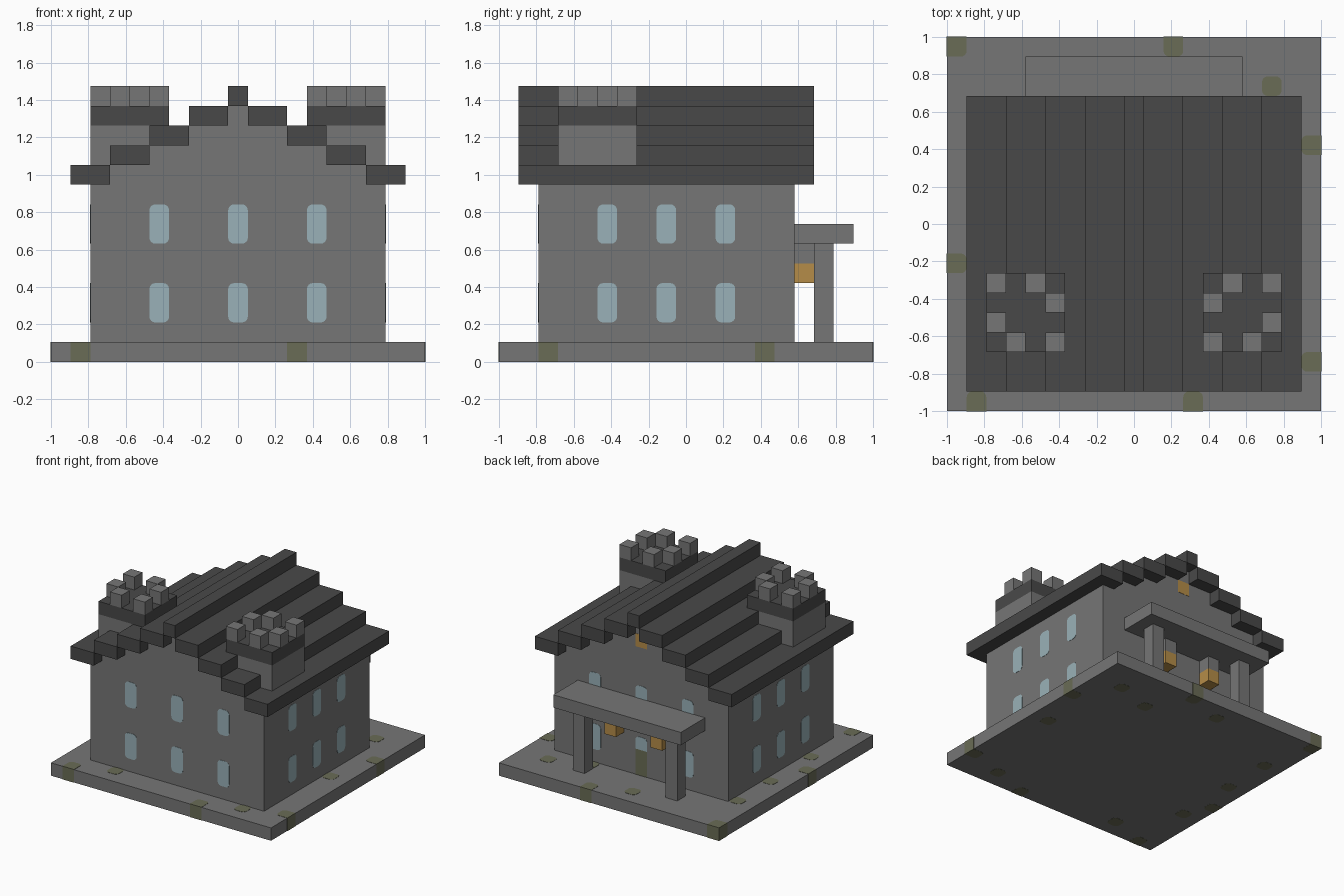
import bpy
import bmesh
from math import cos, sin, pi

UNIT = 2 / 19      # one building block
SKIN = 0.02        # how far painted plates stand out, in blocks

if "Cube" in bpy.data.objects:
    bpy.data.objects.remove(bpy.data.objects["Cube"])


def material(name, r, g, b):
    mat = bpy.data.materials.new(name)
    mat.use_nodes = True
    color = (r, g, b, 1)
    mat.diffuse_color = color
    mat.node_tree.nodes["Principled BSDF"].inputs["Base Color"].default_value = color
    return mat


STONE = material("grey stone", 0.18, 0.18, 0.18)
SLATE = material("dark slate", 0.066, 0.066, 0.066)
GLASS = material("pale blue glass", 0.32, 0.44, 0.48)
AMBER = material("amber light", 0.46, 0.265, 0.065)
MOSS = material("mossy green", 0.143, 0.15, 0.092)


def prism(bm, outline, start, end, axis):
    """Extrude a 2D outline along one axis (block units)."""
    def place(u, v, t):
        point = {"x": (t, u, v), "y": (u, t, v), "z": (u, v, t)}[axis]
        return bm.verts.new([c * UNIT for c in point])
    low = [place(u, v, start) for u, v in outline]
    high = [place(u, v, end) for u, v in outline]
    bm.faces.new(low)
    bm.faces.new(high)
    for i in range(len(low)):
        j = (i + 1) % len(low)
        bm.faces.new((low[i], low[j], high[j], high[i]))


def box(bm, x, y, z):
    """Box from three (low, high) ranges in blocks."""
    prism(bm, [(x[0], y[0]), (x[1], y[0]), (x[1], y[1]), (x[0], y[1])], *z, "z")


def rounded(u, v, radius, sharp=lambda u, v: False):
    """Rectangle outline with rounded corners, except where sharp."""
    corners = [(u[1], v[1], -1, -1), (u[0], v[1], 1, -1),
               (u[0], v[0], 1, 1), (u[1], v[0], -1, 1)]
    points = []
    for n, (cu, cv, du, dv) in enumerate(corners):
        if sharp(cu, cv):
            points.append((cu, cv))
            continue
        for s in range(5):
            a = (n + s / 4) * pi / 2
            points.append((cu + radius * (du + cos(a)), cv + radius * (dv + sin(a))))
    return points


def finish(bm, name, mat):
    bmesh.ops.recalc_face_normals(bm, faces=bm.faces)
    mesh = bpy.data.meshes.new(name)
    bm.to_mesh(mesh)
    bm.free()
    mesh.materials.append(mat)
    obj = bpy.data.objects.new(name, mesh)
    bpy.context.collection.objects.link(obj)
    return obj


def boxes(name, mat, parts):
    bm = bmesh.new()
    for part in parts:
        box(bm, *part)
    return finish(bm, name, mat)


def span(center, half=0.5):
    return (center - half, center + half)


def both_sides(low, high):
    return [(low, high), (-high, -low)]


# Ground slab
boxes("ground_slab", STONE, [(span(0, 9.5), span(0, 9.5), (0, 1))])

# Moss patches running through the slab, square where they meet its rim
patches = [(-9, 9), (2, 9), (7, 7), (9, 4), (9, -7), (-9, -2), (-8, -9), (3, -9),
           (-5, -8), (6, -8), (8, 0), (-8, 5), (-8, 1), (-8, -4), (-1, 8), (4, 6)]


def push(center):
    """Block range, pushed out by the skin where it lies on the rim."""
    return [e + SKIN * (e > 9) - SKIN * (e < -9) for e in span(center)]


bm = bmesh.new()
for px, py in patches:
    rim = lambda u, v: abs(u) > 9 or abs(v) > 9
    prism(bm, rounded(push(px), push(py), 0.3, rim), -SKIN / 2, 1 + SKIN, "z")
finish(bm, "moss_patches", MOSS)

# House walls with stepped gables
half = [(7.5, 1), (7.5, 9)]
for step in range(4):
    half += [(6.5 - 2 * step, 9 + step), (6.5 - 2 * step, 10 + step)]
bm = bmesh.new()
prism(bm, half + [(-x, z) for x, z in reversed(half)], -7.5, 5.5, "y")
finish(bm, "house_walls", STONE)

# Stepped roof
roof_depth = (-8.5, 6.5)
slabs = [(x, roof_depth, (9 + step, 10 + step))
         for step in range(4) for x in both_sides(6.5 - 2 * step, 8.5 - 2 * step)]
boxes("roof_steps", SLATE, slabs)
boxes("roof_ridge", SLATE, [(span(0), roof_depth, (13, 14))])

# Chimney towers with a slate cap and a crown of blocks
crown = [(7, -3), (5, -3), (4, -4), (7, -5), (6, -6), (4, -6)]
for side, name in ((1, "left"), (-1, "right")):
    tower = sorted((3.5 * side, 7.5 * side))
    depth = (-6.5, -2.5)
    boxes(name + "_tower", STONE, [(tower, depth, (9.5, 12))])
    boxes(name + "_tower_cap", SLATE, [(tower, depth, (12, 13))])
    boxes(name + "_tower_crown", STONE,
          [(span(side * x), span(y), (13, 14)) for x, y in crown])

# Porch on the back
boxes("porch_roof", STONE, [(span(0, 5.5), (5.5, 8.5), (6, 7))])
boxes("porch_posts", STONE, [(x, (6.5, 7.5), (1, 6)) for x in both_sides(3.5, 4.5)])
boxes("lamp_brackets", STONE, [(x, (5.5, 6.5), (5, 6)) for x in both_sides(1.5, 2.5)])
boxes("porch_lamps", AMBER, [(x, (5.5, 6.5), (4, 5)) for x in both_sides(1.5, 2.5)])

# Door and lit gable panel on the back wall
boxes("back_door", MOSS, [(span(0), (5.5, 5.5 + SKIN), (1, 3))])
boxes("gable_light", AMBER, [(span(0), (5.5, 5.5 + SKIN), (11, 12))])

# Windows: two rows of three on every wall
walls = [("front", "y", -7.5, -1, (-4, 0, 4)), ("back", "y", 5.5, 1, (-4, 0, 4)),
         ("left", "x", 7.5, 1, (-4, -1, 2)), ("right", "x", -7.5, -1, (-4, -1, 2))]
for name, axis, wall, out, centers in walls:
    bm = bmesh.new()
    for center in centers:
        for sill in (2, 6):
            above_door = name == "back" and center == 0 and sill == 2
            bottom = sill + 1 if above_door else sill
            flat = lambda u, v: above_door and v == bottom
            outline = rounded(span(center), (bottom, sill + 2), 0.3, flat)
            prism(bm, outline, wall, wall + out * SKIN, axis)
    finish(bm, name + "_windows", GLASS)
